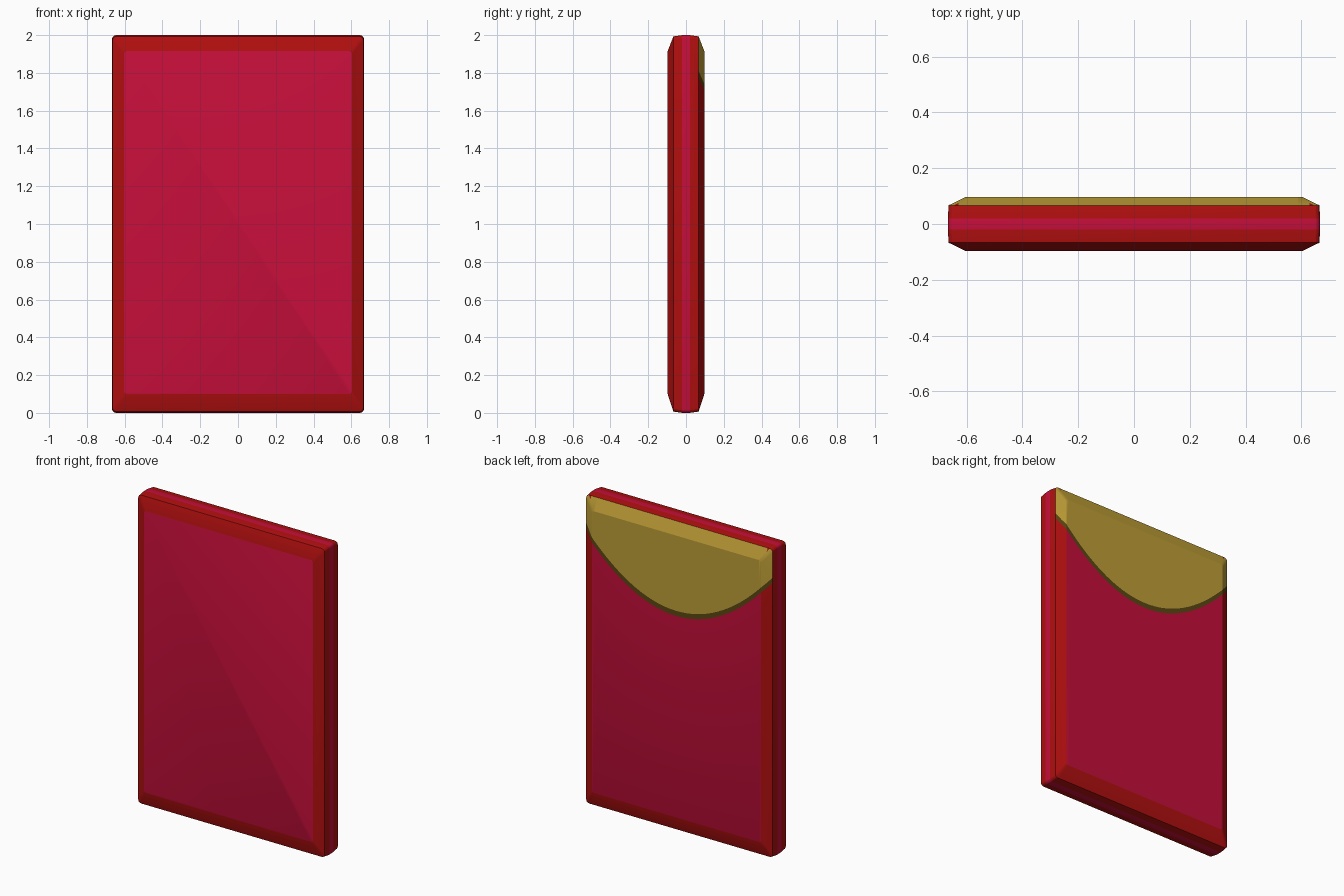
import bpy, bmesh, math
from mathutils import Vector

if "Cube" in bpy.data.objects:
    bpy.data.objects.remove(bpy.data.objects["Cube"])

# Materials, one for each flat colour
COLOURS = [("crimson_paper", (0.56, 0.0045, 0.042)),
           ("red_border", (0.44, 0.0048, 0.0048)),
           ("gold_flap", (0.52, 0.345, 0.038)),
           ("dark_gold_edge", (0.10, 0.062, 0.006))]
CRIMSON, RED, GOLD, DARK = range(4)

# Cross-section through the thickness: y, half width, bottom z, top z, corner radius
RINGS = [(-0.097, 0.603, 0.100, 1.915, 0.015),
         (-0.067, 0.664, 0.007, 1.993, 0.020),
         (-0.020, 0.667, 0.000, 2.000, 0.022),
         (0.020, 0.667, 0.000, 2.000, 0.022),
         (0.067, 0.664, 0.007, 1.993, 0.020),
         (0.097, 0.603, 0.100, 1.915, 0.015)]
FLAP_LOW, FLAP_BEND, EDGE = 1.43, 0.86, 0.033
COLUMNS, HALF = 32, 0.67


def rounded_ring(bm, y, w, z0, z1, r, steps=4):
    """Rounded rectangle of vertices at depth y."""
    ring = []
    corners = [(w - r, z1 - r), (-w + r, z1 - r), (-w + r, z0 + r), (w - r, z0 + r)]
    for k, (cx, cz) in enumerate(corners):
        for i in range(steps + 1):
            a = math.pi / 2 * (k + i / steps)
            ring.append(bm.verts.new((cx + r * math.cos(a), y, cz + r * math.sin(a))))
    return ring


def flap_z(x, drop=0.0):
    """Lower edge of the curved flap."""
    return FLAP_LOW - drop + FLAP_BEND * x * x


def back_faces(bm, x0=-9.0, x1=9.0):
    return [f for f in bm.faces if f.calc_center_median().y > 0.07
            and x0 < f.calc_center_bounds().x < x1]


def cut(bm, faces, point, normal):
    """Split only the given faces along a plane."""
    geom = set(faces)
    for f in faces:
        geom.update(f.edges)
        geom.update(f.verts)
    bmesh.ops.bisect_plane(bm, geom=list(geom), dist=1e-5,
                           plane_co=point, plane_no=normal)


# Envelope body: rings bridged front to back, then capped
bm = bmesh.new()
loops = [rounded_ring(bm, *r) for r in RINGS]
for a, b in zip(loops, loops[1:]):
    for i in range(len(a)):
        j = (i + 1) % len(a)
        bm.faces.new((a[i], a[j], b[j], b[i]))
bm.faces.new(loops[0])
bm.faces.new(loops[-1])
bmesh.ops.recalc_face_normals(bm, faces=bm.faces)

# Flap outline cut into the back, column by column
xs = [-HALF + 2 * HALF * i / COLUMNS for i in range(COLUMNS + 1)]
for x in xs[1:-1]:
    cut(bm, back_faces(bm), (x, 0, 0), (1, 0, 0))
for x0, x1 in zip(xs, xs[1:]):
    for drop in (0.0, EDGE):
        p, q = Vector((x0, 0, flap_z(x0, drop))), Vector((x1, 0, flap_z(x1, drop)))
        d = q - p
        cut(bm, back_faces(bm, x0, x1), p, Vector((-d.z, 0, d.x)).normalized())

# Colours by position
for f in bm.faces:
    c = f.calc_center_median()
    panel = abs(f.normal.y) > 0.99
    spine = abs(c.y) < 0.02
    f.material_index = CRIMSON if panel or spine else RED
    if c.y > 0.07:
        if c.z > flap_z(c.x):
            f.material_index = GOLD
        elif c.z > flap_z(c.x, EDGE):
            f.material_index = DARK

mesh = bpy.data.meshes.new("envelope")
bm.to_mesh(mesh)
bm.free()
for name, rgb in COLOURS:
    mat = bpy.data.materials.new(name)
    mat.diffuse_color = (*rgb, 1.0)
    mat.use_nodes = True
    mat.node_tree.nodes["Principled BSDF"].inputs["Base Color"].default_value = mat.diffuse_color
    mesh.materials.append(mat)
envelope = bpy.data.objects.new("envelope", mesh)
bpy.context.collection.objects.link(envelope)
bpy.context.view_layer.objects.active = envelope
envelope.select_set(True)
bpy.ops.object.shade_smooth_by_angle(angle=math.radians(20))
